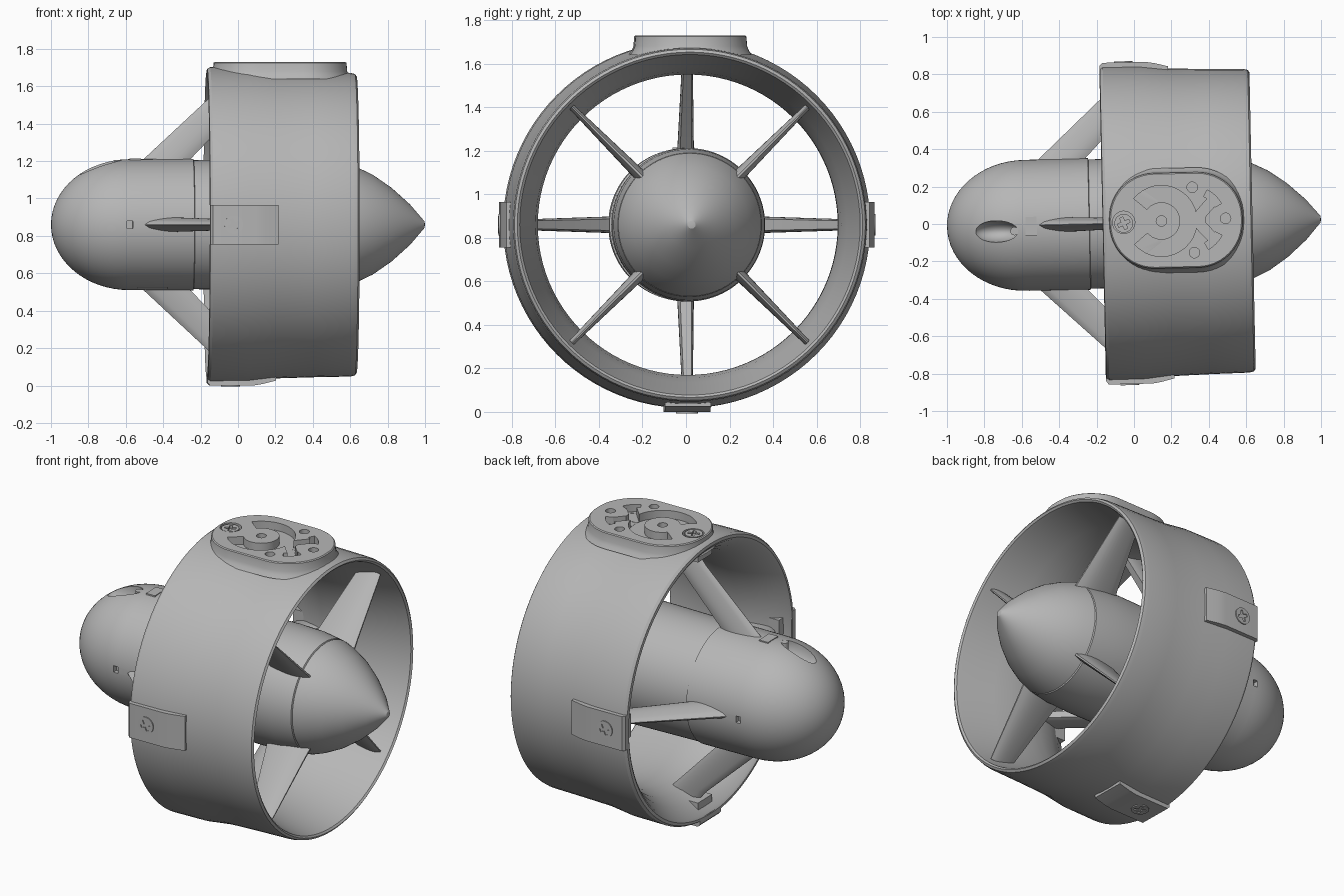
import bpy, bmesh
from math import sin, cos, pi, radians, sqrt
from mathutils import Matrix, Vector

cube = bpy.data.objects.get("Cube")
if cube:
    bpy.data.objects.remove(cube, do_unlink=True)

grey = bpy.data.materials.new("satin grey")
grey.use_nodes = True
grey.diffuse_color = (0.47, 0.47, 0.47, 1)
grey.node_tree.nodes["Principled BSDF"].inputs["Base Color"].default_value = grey.diffuse_color

PLACE = Matrix.Translation((0, 0.005, 0.86)) @ Matrix.Rotation(radians(1.2), 4, 'Z')
parts = []


def finish(name, bm, matrix=Matrix(), keep=True):
    bm.transform(matrix)
    bmesh.ops.recalc_face_normals(bm, faces=bm.faces)
    mesh = bpy.data.meshes.new(name)
    bm.to_mesh(mesh)
    bm.free()
    mesh.materials.append(grey)
    ob = bpy.data.objects.new(name, mesh)
    bpy.context.collection.objects.link(ob)
    if keep:
        parts.append(ob)
    else:
        ob.hide_render = True
    return ob


def loft(name, rings, matrix=Matrix(), keep=True):
    """Skin a list of equal-length rings and cap both ends."""
    bm = bmesh.new()
    rows = [[bm.verts.new(p) for p in ring] for ring in rings]
    n = len(rows[0])
    for a, b in zip(rows, rows[1:]):
        for i in range(n):
            bm.faces.new((a[i], a[(i + 1) % n], b[(i + 1) % n], b[i]))
    bm.faces.new(rows[0])
    bm.faces.new(rows[-1])
    return finish(name, bm, matrix, keep)


def prism(name, outline, lo, hi, matrix=Matrix(), keep=True):
    return loft(name, [[(x, y, z) for x, y in outline] for z in (lo, hi)], matrix, keep)


def lathe(name, profile, closed):
    """Revolve (x, radius) points round the x axis."""
    bm = bmesh.new()
    vs = [bm.verts.new((x, 0, r)) for x, r in profile]
    es = [bm.edges.new(e) for e in zip(vs, vs[1:] + vs[:1] if closed else vs[1:])]
    bmesh.ops.spin(bm, geom=vs + es, axis=(1, 0, 0), cent=(0, 0, 0), angle=2 * pi, steps=96)
    bmesh.ops.remove_doubles(bm, verts=bm.verts, dist=1e-4)
    return finish(name, bm)


def cut(target, cutters):
    for c in cutters:
        mod = target.modifiers.new("cut", 'BOOLEAN')
        mod.operation, mod.solver, mod.object = 'DIFFERENCE', 'EXACT', c
        bpy.context.view_layer.objects.active = target
        bpy.ops.object.modifier_apply(modifier=mod.name)


def discard(obs):
    for o in obs:
        bpy.data.objects.remove(o, do_unlink=True)


def arc(cx, cy, r, a0, a1, n=16):
    return [(cx + r * cos(radians(a0 + (a1 - a0) * i / n)),
             cy + r * sin(radians(a0 + (a1 - a0) * i / n))) for i in range(n + 1)]


def disc(cx, cy, r):
    return arc(cx, cy, r, 0, 345, 23)


def band(cx, cy, r0, r1, a0, a1):
    return arc(cx, cy, r0, a0, a1, 28) + arc(cx, cy, r1, a1, a0, 28)


def strip(a, b, w):
    a, b = Vector(a), Vector(b)
    d = (b - a).normalized()
    s = Vector((-d.y, d.x)) * w
    return [tuple(p) for p in (a - s, b - s, b + s, a + s)]


def rounded(cx, cy, hx, hy, r):
    pts = []
    for k, (sx, sy) in enumerate(((1, 1), (-1, 1), (-1, -1), (1, -1))):
        pts += arc(cx + sx * (hx - r), cy + sy * (hy - r), r, 90 * k, 90 * k + 90, 12)
    return pts


def about_axis(degrees):
    return Matrix.Rotation(radians(degrees), 4, 'X')


def screw(name, x, r, degrees):
    """Raised cross-head screw facing outward from the axis."""
    m = about_axis(degrees)
    head = prism(name, disc(x, 0, 0.05), r - 0.02, r + 0.006, m)
    slots = [prism("slot", strip((x - 0.033 * c, -0.033 * s), (x + 0.033 * c, 0.033 * s), 0.009),
                   r - 0.012, r + 0.03, m, False)
             for c, s in ((cos(0.4), sin(0.4)), (-sin(0.4), cos(0.4)))]
    cut(head, slots)
    discard(slots)


def fin(name, sections, degrees, blunt):
    """Airfoil blade from (x front, x back, radius, thickness) sections."""
    rings = []
    for x0, x1, r, th in sections:
        side = []
        for i in range(11):
            t = i / 10
            w = sqrt(t) * (1 - t ** 4 * blunt) * th / 2
            side.append((x0 + (x1 - x0) * t, w + 0.001, r))
        rings.append(side + [(x, -y, z) for x, y, z in reversed(side)])
    return loft(name, rings, about_axis(degrees))


# Duct ring
duct = lathe("duct", [(-0.158, 0.80), (-0.168, 0.815), (-0.165, 0.832), (-0.15, 0.842),
                      (0.05, 0.84), (0.2, 0.822), (0.4, 0.816), (0.6, 0.812), (0.625, 0.806),
                      (0.634, 0.793), (0.625, 0.782), (0.6, 0.775), (0.5, 0.752), (0.4, 0.725),
                      (0.3, 0.702), (0.2, 0.69), (0.1, 0.69), (0, 0.71), (-0.08, 0.745)], True)

# Central body: rounded nose, motor housing, tail cone
nose = [(-0.58 - 0.42 * cos(i * pi / 32), 0.35 * sin(i * pi / 32)) for i in range(17)]
body = lathe("body", nose + [(-0.24, 0.352), (-0.237, 0.345), (0.3, 0.352), (0.45, 0.347),
                             (0.57, 0.33), (0.574, 0.322), (0.578, 0.328), (0.63, 0.31),
                             (0.72, 0.267), (0.82, 0.198), (0.92, 0.108), (0.985, 0.032),
                             (0.997, 0.018), (1.0, 0)], False)

# Scoop on the nose and small notches round the body
bm = bmesh.new()
bmesh.ops.create_uvsphere(bm, u_segments=32, v_segments=16, radius=1)
scoop = finish("scoop_cutter", bm, Matrix.Translation((-0.74, -0.03, 0.32))
               @ Matrix.Diagonal((0.125, 0.058, 0.1, 1)), False)
notches = [prism("notch_cutter", strip((-0.6, 0), (-0.57, 0), 0.02), 0.32, 0.5,
                 about_axis(a), False) for a in (90, -90)]
notches.append(prism("slot_cutter", strip((-0.54, 0), (-0.38, 0), 0.012), 0.32, 0.5,
                     about_axis(165), False))
cut(body, [scoop] + notches)
discard([scoop] + notches)
prism("scoop_pin", disc(-0.64, -0.03, 0.022), 0.25, 0.345)
prism("nose_plate", strip((-0.58, -0.005), (-0.52, -0.005), 0.05), 0.33, 0.354)

# Four slanted struts with their feet in the duct mouth
for a in (0, 90, 180, 270):
    fin("strut", [(-0.55, -0.28, 0.31, 0.105), (-0.5, -0.25, 0.355, 0.1),
                  (-0.14, 0.07, 0.69, 0.07), (-0.09, 0.12, 0.75, 0.065)], a, 0.5)
    prism("strut_foot", strip((-0.13, 0), (0, 0), 0.07), 0.735, 0.8, about_axis(a))

# Four straight guide vanes at the outlet
for a in (45, 135, 225, 315):
    fin("guide_vane", [(0.33, 0.63, 0.28, 0.085), (0.36, 0.62, 0.37, 0.075),
                       (0.43, 0.59, 0.72, 0.042), (0.44, 0.585, 0.765, 0.04)], a, 0.9)

# Side and bottom clips
clip = [(-0.166, 0.81), (-0.166, 0.845), (-0.152, 0.86), (0.08, 0.86), (0.13, 0.852),
        (0.2, 0.834), (0.2, 0.81)]
for a in (90, 180, 270):
    prism("clip", clip, -0.105, 0.105, about_axis(a + 90))
    screw("clip_screw", -0.04, 0.86, a)

# Mounting pad on top with a flared skirt
pad_rings = [[(x, y, z) for x, y in rounded(0.225, 0.01, 0.355 + g, 0.255 + g, 0.24 + g)]
             for z, g in ((0.78, 0.025), (0.80, 0.012), (0.82, 0.004), (0.865, 0), (0.87, -0.006))]
pad = loft("mounting_pad", pad_rings)

# Pockets and holes cut through pad and duct skin
hub = (0.33, 0.01)
shapes = [band(0.147, 0.008, 0.1, 0.19, -140, 140), strip((0.3, 0.01), (0.38, 0.01), 0.025),
          strip(hub, (0.43, 0.12), 0.028), strip(hub, (0.43, -0.1), 0.028),
          band(0.31, 0.01, 0.14, 0.18, 28, 62), band(0.31, 0.01, 0.14, 0.18, -62, -28)]
shapes += [disc(x, y, 0.028) for x, y in ((0.147, 0.008), (0.315, 0.185), (0.49, 0.015), (0.32, -0.165))]
shapes.append(disc(-0.055, 0.005, 0.06))
cutters = [prism("pocket_cutter", s, 0.822 + 0.0007 * i, 0.95, keep=False) for i, s in enumerate(shapes)]
cut(pad, cutters)
cut(duct, cutters)
discard(cutters)
screw("pad_screw", -0.055, 0.862, 0)

# Place everything and shade smooth with sharp edges kept
bpy.ops.object.select_all(action='DESELECT')
for ob in parts:
    ob.data.transform(PLACE)
    ob.select_set(True)
bpy.context.view_layer.objects.active = body
bpy.ops.object.shade_smooth_by_angle(angle=radians(30))
